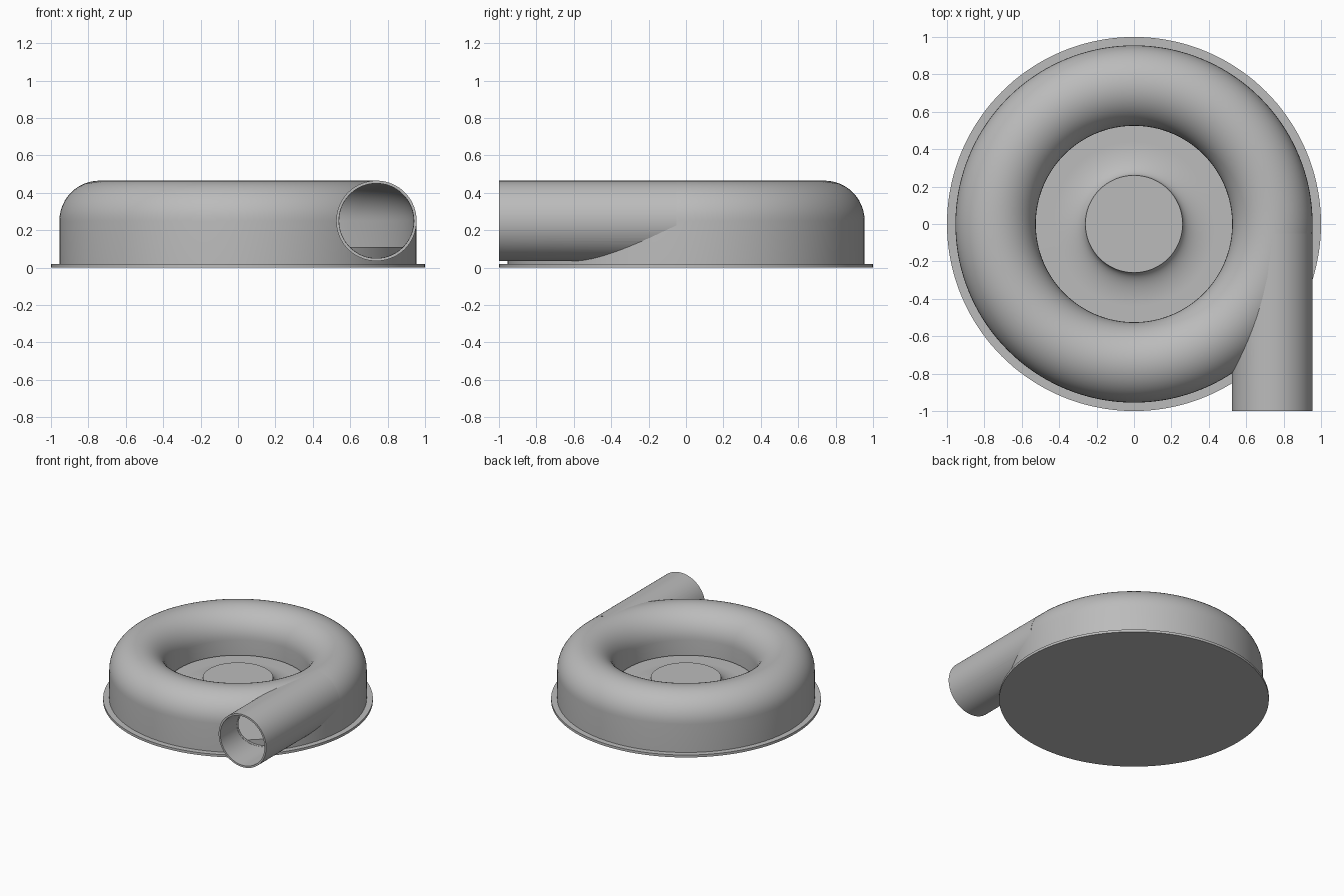
import bpy, bmesh, math
from mathutils import Matrix

cube = bpy.data.objects.get("Cube")
if cube:
    bpy.data.objects.remove(cube, do_unlink=True)

metal = bpy.data.materials.new("grey_metal")
metal.use_nodes = True
GREY = (0.5, 0.5, 0.5, 1)
metal.diffuse_color = GREY
metal.node_tree.nodes["Principled BSDF"].inputs["Base Color"].default_value = GREY

TUBE_R, TUBE_Z = 0.74, 0.25      # centre of the tube section
OUTER, INNER = 0.215, 0.2        # tube radii


def arc(cx, cz, rx, rz, start, end, steps=24):
    angles = [math.radians(start + (end - start) * i / steps) for i in range(steps + 1)]
    return [(cx + rx * math.cos(a), cz + rz * math.sin(a)) for a in angles]


def lathe(name, profile, closed=False, segments=144, matrix=None):
    """Revolve an (r, z) profile around the z axis."""
    bm = bmesh.new()
    verts = [bm.verts.new((r, 0, z)) for r, z in profile]
    pairs = list(zip(verts, verts[1:]))
    if closed:
        pairs.append((verts[-1], verts[0]))
    edges = [bm.edges.new(p) for p in pairs]
    bmesh.ops.spin(bm, geom=verts + edges, cent=(0, 0, 0), axis=(0, 0, 1),
                   angle=math.tau, steps=segments, use_duplicate=False)
    bmesh.ops.remove_doubles(bm, verts=bm.verts, dist=1e-5)
    bmesh.ops.recalc_face_normals(bm, faces=bm.faces)
    if matrix:
        bm.transform(matrix)
    mesh = bpy.data.meshes.new(name)
    bm.to_mesh(mesh)
    bm.free()
    mesh.materials.append(metal)
    obj = bpy.data.objects.new(name, mesh)
    bpy.context.collection.objects.link(obj)
    return obj


def activate(obj):
    bpy.ops.object.select_all(action='DESELECT')
    obj.select_set(True)
    bpy.context.view_layer.objects.active = obj


def cut(obj, cutter):
    mod = obj.modifiers.new("cut", 'BOOLEAN')
    mod.operation = 'DIFFERENCE'
    mod.solver = 'EXACT'
    mod.object = cutter
    activate(obj)
    bpy.ops.object.modifier_apply(modifier=mod.name)
    bpy.data.objects.remove(cutter, do_unlink=True)


# Mounting plate
plate = lathe("base_plate", [(0, 0), (1, 0), (1, 0.02), (0, 0.02)])

# Central hub flaring into the raised floor
hub = lathe("hub_and_floor",
            [(0, 0.19)] + arc(0.44, 0.19, 0.18, 0.08, 180, 270, 16)
            + [(0.93, 0.11), (0.93, 0.01), (0, 0.01)])

# Ring-shaped casing with a thin wall
casing = lathe("ring_casing",
               [(TUBE_R + OUTER, 0.015)]
               + arc(TUBE_R, TUBE_Z, OUTER, OUTER, 0, 180)
               + [(TUBE_R - OUTER, 0.125), (TUBE_R - INNER, 0.125)]
               + arc(TUBE_R, TUBE_Z, INNER, INNER, 180, 0)
               + [(TUBE_R + INNER, 0.015)], closed=True)

# Tangential outlet pipe
along_y = Matrix.Translation((TUBE_R, -1, TUBE_Z)) @ Matrix.Rotation(-math.pi / 2, 4, 'X')
LENGTH = 0.95
pipe = lathe("outlet_pipe",
             [(INNER, 0), (OUTER, 0), (OUTER, LENGTH), (INNER, LENGTH)],
             closed=True, segments=72, matrix=along_y)

# Open the pipe into the casing
bore = lathe("bore_cutter", [(0, -0.1), (0.199, -0.1), (0.199, LENGTH), (0, LENGTH)],
             segments=72, matrix=along_y)
cavity = lathe("cavity_cutter",
               [(TUBE_R + INNER, -0.1)]
               + arc(TUBE_R, TUBE_Z, INNER, INNER, 0, 180)
               + [(TUBE_R - INNER, -0.1)], closed=True)
cut(casing, bore)
cut(pipe, cavity)

for part in (plate, hub, casing, pipe):
    activate(part)
    bpy.ops.object.shade_smooth_by_angle(angle=math.radians(35))
